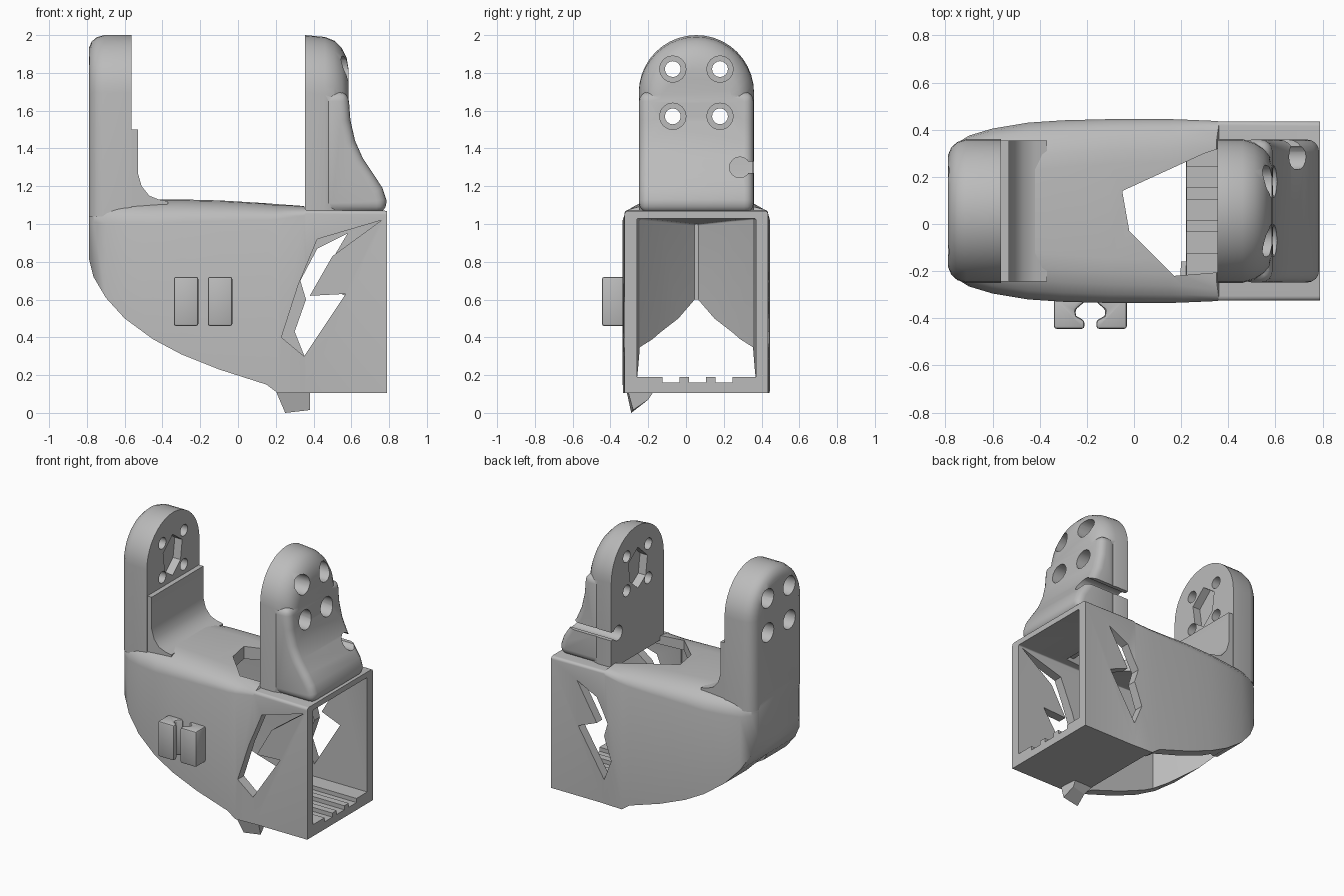
import bpy, bmesh, math
from mathutils import Vector

if "Cube" in bpy.data.objects:
    bpy.data.objects.remove(bpy.data.objects["Cube"], do_unlink=True)

CY = 0.055  # mid-plane of the bracket in y

grey = bpy.data.materials.new("plain_grey")
grey.use_nodes = True
grey.diffuse_color = (0.5, 0.5, 0.5, 1)
grey.node_tree.nodes["Principled BSDF"].inputs["Base Color"].default_value = (0.5, 0.5, 0.5, 1)


def loft(name, rings):
    """Skin a list of equal-length rings and cap both ends."""
    bm = bmesh.new()
    loops = [[bm.verts.new(p) for p in ring] for ring in rings]
    n = len(loops[0])
    for a, b in zip(loops, loops[1:]):
        for i in range(n):
            j = (i + 1) % n
            bm.faces.new((a[i], a[j], b[j], b[i]))
    bm.faces.new(loops[0])
    bm.faces.new(loops[-1])
    bmesh.ops.recalc_face_normals(bm, faces=bm.faces)
    mesh = bpy.data.meshes.new(name)
    bm.to_mesh(mesh)
    bm.free()
    mesh.materials.append(grey)
    obj = bpy.data.objects.new(name, mesh)
    bpy.context.collection.objects.link(obj)
    return obj


def prism(name, pts, axis, lo, hi):
    """Extrude a 2D outline along an axis (0 = x, 1 = y, 2 = z)."""
    def place(p, d):
        v = list(p)
        v.insert(axis, d)
        return v
    return loft(name, [[place(p, d) for p in pts] for d in (lo, hi)])


def apply(obj, kind, **settings):
    mod = obj.modifiers.new(kind, kind)
    for key, value in settings.items():
        setattr(mod, key, value)
    bpy.context.view_layer.objects.active = obj
    bpy.ops.object.modifier_apply(modifier=mod.name)


def combine(obj, other, op="DIFFERENCE"):
    apply(obj, "BOOLEAN", object=other, operation=op, solver="EXACT")
    bpy.data.objects.remove(other, do_unlink=True)


def bevel(obj, width, segments=3, angle=50):
    apply(obj, "BEVEL", width=width, segments=segments, limit_method="ANGLE",
          angle_limit=math.radians(angle))


def circle(y, z, r, n=16):
    return [(y + r * math.cos(2 * math.pi * i / n), z + r * math.sin(2 * math.pi * i / n))
            for i in range(n)]


def body_ring(x, half, low, high, cw, ch):
    """Rectangle section with rounded upper corners."""
    arc = [(half - cw + cw * math.cos(t), high - ch + ch * math.sin(t))
           for t in (math.pi / 2 * k / 5 for k in range(6))]
    right = [(half, low)] + arc
    pts = right + [(-y, z) for y, z in reversed(right)]
    return [(x, CY + y, z) for y, z in pts]


def arch_ring(x, half, top, low):
    """Round-topped arm section."""
    arc = [(half * math.cos(t), top - half + half * math.sin(t))
           for t in (math.pi * k / 20 for k in range(21))]
    return [(x, CY + y, z) for y, z in [(half, low)] + arc + [(-half, low)]]


# Main housing: swept belly running into a square socket
stations = [
    (-0.79, 0.23, 0.82, 1.12, 0.1, 0.1), (-0.765, 0.28, 0.72, 1.13, 0.12, 0.12),
    (-0.7, 0.32, 0.61, 1.13, 0.15, 0.13), (-0.6, 0.35, 0.50, 1.13, 0.18, 0.13),
    (-0.45, 0.375, 0.39, 1.13, 0.2, 0.13), (-0.3, 0.385, 0.31, 1.13, 0.2, 0.12),
    (-0.1, 0.39, 0.23, 1.125, 0.19, 0.11), (0.15, 0.39, 0.15, 1.11, 0.18, 0.09),
    (0.21, 0.388, 0.105, 1.105, 0.17, 0.08), (0.35, 0.382, 0.105, 1.095, 0.12, 0.05),
    (0.36, 0.38, 0.105, 1.075, 0.02, 0.02), (0.79, 0.38, 0.105, 1.07, 0.02, 0.02)]
housing = loft("housing", [body_ring(*s) for s in stations])

# Hollow interior, open underneath and at the socket end
hollow = [(-0.69, 0.01, 0.0, 1.0), (-0.5, 0.19, 0.0, 1.02), (-0.37, 0.3, 0.0, 1.03),
          (0.22, 0.32, 0.0, 1.03), (0.222, 0.315, 0.19, 1.03), (0.85, 0.315, 0.19, 1.03)]
combine(housing, loft("cut", [body_ring(x, h, a, b, 0.01, 0.01) for x, h, a, b in hollow]))

# Ragged openings in the roof and both side walls
roof = [(-0.05, 0.14), (-0.02, -0.03), (0.17, -0.22), (0.42, -0.2), (0.42, 0.34), (0.3, 0.3)]
front_gap = [(0.23, 0.4), (0.32, 0.68), (0.42, 0.92), (0.76, 1.02), (0.5, 0.83),
             (0.38, 0.62), (0.57, 0.63), (0.35, 0.3)]
back_gap = [(0.3, 0.43), (0.36, 0.6), (0.33, 0.7), (0.42, 0.87), (0.58, 0.95),
            (0.42, 0.68), (0.57, 0.62), (0.36, 0.28)]
combine(housing, prism("cut", roof, 2, 0.95, 1.3))
combine(housing, prism("cut", front_gap, 1, -0.5, -0.2))
combine(housing, prism("cut", back_gap, 1, 0.3, 0.6))

# Grooves across the socket floor
for y in (-0.08, 0.06, 0.2):
    strip = [(y - 0.045, 0.16), (y + 0.045, 0.16), (y + 0.045, 0.25), (y - 0.045, 0.25)]
    combine(housing, prism("cut", strip, 0, 0.15, 0.9))

# Tall arm on the closed end, with a thicker filleted foot
tall_arm = loft("tall_arm", [arch_ring(x, 0.305 - d, 2 - d, 1.04) for x, d in
                             ((-0.79, 0.07), (-0.775, 0.035), (-0.75, 0.012),
                              (-0.71, 0), (-0.565, 0))])
foot = [(-0.62, 1.04), (-0.62, 1.5), (-0.53, 1.5), (-0.53, 1.27), (-0.51, 1.2),
        (-0.47, 1.15), (-0.42, 1.13), (-0.37, 1.12), (-0.37, 1.04)]
combine(tall_arm, prism("foot", foot, 1, CY - 0.3, CY + 0.3), "UNION")

# Short arm over the socket, flaring out to the end face
short_arm = loft("short_arm", [arch_ring(x, 0.305 - d, top, 1.06) for x, d, top in
                               ((0.355, 0, 2), (0.46, 0, 1.99), (0.51, 0.015, 1.97),
                                (0.55, 0.04, 1.93), (0.575, 0.07, 1.88), (0.585, 0.11, 1.82))])
flare = [(0.45, 1.06), (0.785, 1.06), (0.785, 1.13), (0.765, 1.19), (0.72, 1.26), (0.66, 1.35),
         (0.62, 1.44), (0.595, 1.55), (0.584, 1.7), (0.45, 1.7)]
flare_part = prism("flare", flare, 1, CY - 0.303, CY + 0.303)
bevel(flare_part, 0.05, 4)
combine(short_arm, flare_part, "UNION")

# Counterbored screw holes and a shallow pocket on each inner face
for arm, inner, outer, seat in ((tall_arm, -0.5, -0.85, -0.64), (short_arm, 0.3, 0.8, 0.43)):
    for y in (-0.07, 0.18):
        for z in (1.57, 1.82):
            combine(arm, prism("cut", circle(y, z, 0.042), 0, inner, outer))
            combine(arm, prism("cut", circle(y, z, 0.07), 0, seat, outer))
    face = -0.565 if inner < 0 else 0.355
    pocket = [(-0.04, 1.6), (0.05, 1.54), (0.14, 1.62), (0.16, 1.76), (0.05, 1.84), (-0.06, 1.74)]
    depth = math.copysign(0.06, inner)
    combine(arm, prism("cut", pocket, 0, face - depth, face + depth))

# Keyhole cable slot through the back edge of the short arm
combine(short_arm, prism("cut", circle(0.285, 1.3, 0.055), 0, 0.3, 0.9))
combine(short_arm, prism("cut", [(0.28, 1.27), (0.45, 1.27), (0.45, 1.33), (0.28, 1.33)], 0, 0.3, 0.9))

# Pair of facing clips on the front wall
hook = [(0.155, -0.445), (0.025, -0.445), (0.025, -0.41), (0.06, -0.39),
        (0.065, -0.365), (0.03, -0.335), (0.03, -0.31), (0.155, -0.31)]
clips = []
for side, label in ((-1, "right"), (1, "left")):
    clip = prism(label + "_clip", [(-0.185 + side * x, y) for x, y in hook], 2, 0.46, 0.72)
    bevel(clip, 0.012, 2, 60)
    clips.append(clip)

# Faceted lug under the socket
lug = loft("lug", [[(0.19, -0.32, 0.14), (0.25, -0.31, 0.01), (0.38, -0.28, 0.015), (0.38, -0.32, 0.16)],
                   [(0.2, -0.16, 0.13), (0.25, -0.22, 0.06), (0.36, -0.2, 0.07), (0.37, -0.16, 0.13)]])
lug.data.vertices[1].co = Vector((0.25, -0.29, 0.0))

# Smooth the curved surfaces, keep the edges crisp
for obj in [housing, tall_arm, short_arm] + clips:
    bpy.ops.object.select_all(action="DESELECT")
    obj.select_set(True)
    bpy.context.view_layer.objects.active = obj
    bpy.ops.object.shade_smooth_by_angle(angle=math.radians(32))
